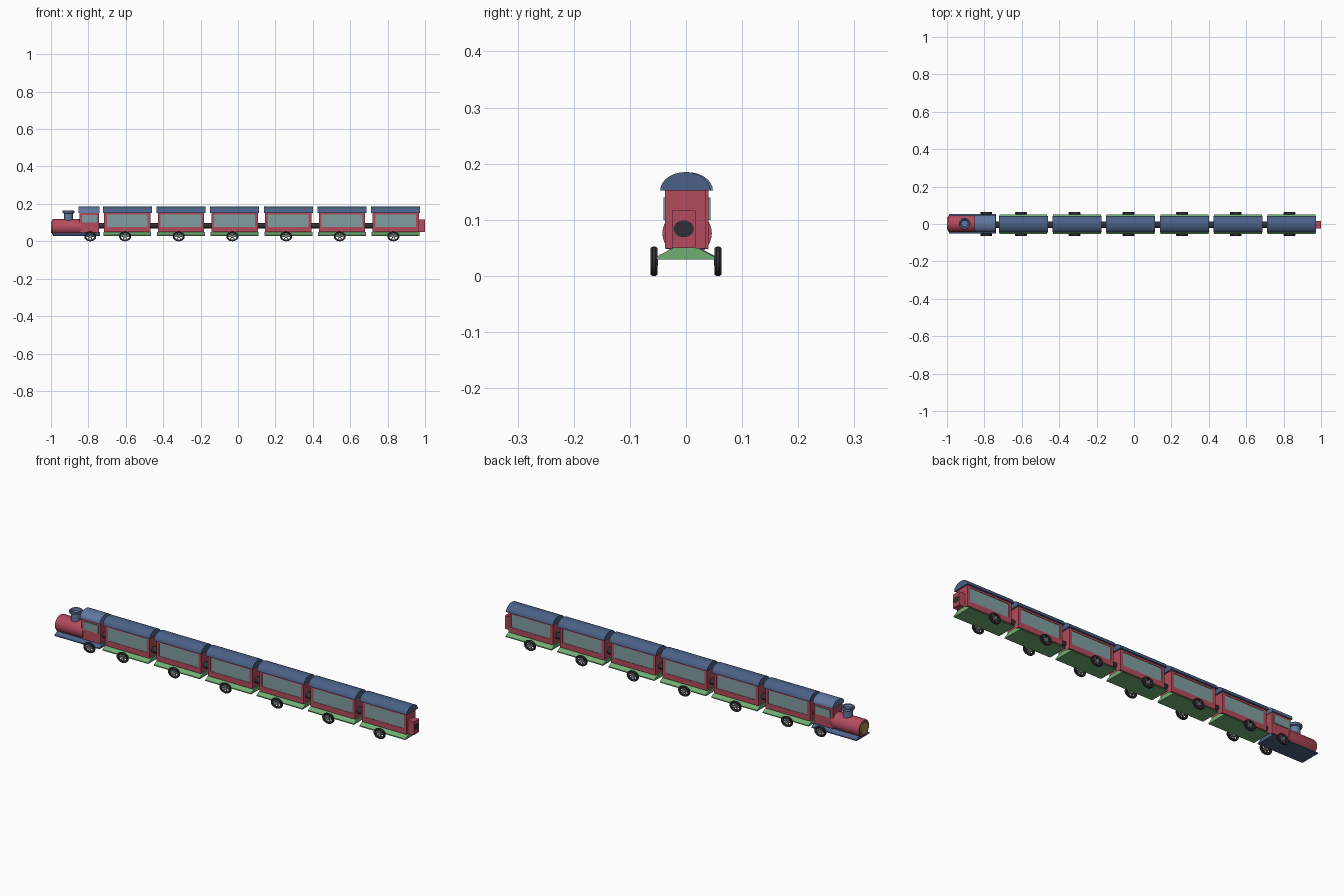
import bpy, bmesh, math
from mathutils import Vector

if "Cube" in bpy.data.objects:
    bpy.data.objects.remove(bpy.data.objects["Cube"])


def material(name, rgb):
    m = bpy.data.materials.new(name)
    m.diffuse_color = (*rgb, 1)
    m.use_nodes = True
    m.node_tree.nodes["Principled BSDF"].inputs["Base Color"].default_value = m.diffuse_color
    return m


RED = material("red_paint", (0.45, 0.07, 0.11))
BLUE = material("blue_paint", (0.07, 0.12, 0.24))
LIGHT_BLUE = material("light_blue_paint", (0.12, 0.19, 0.36))
GREEN = material("green_paint", (0.16, 0.42, 0.17))
GLASS = material("window_glass", (0.22, 0.34, 0.35))
DARK = material("dark_rubber", (0.03, 0.03, 0.035))
GREY = material("wheel_metal", (0.25, 0.26, 0.27))
YELLOW = material("lamp_yellow", (0.35, 0.27, 0.06))


def finish(name, bm, mat, smooth=False):
    bmesh.ops.recalc_face_normals(bm, faces=bm.faces)
    me = bpy.data.meshes.new(name)
    bm.to_mesh(me)
    bm.free()
    ob = bpy.data.objects.new(name, me)
    bpy.context.collection.objects.link(ob)
    me.materials.append(mat)
    if smooth:
        bpy.ops.object.select_all(action='DESELECT')
        ob.select_set(True)
        bpy.context.view_layer.objects.active = ob
        bpy.ops.object.shade_smooth_by_angle(angle=math.radians(35))
    return ob


def boxes(name, mat, spans):
    """Each span is (x0, x1, y0, y1, z0, z1)."""
    bm = bmesh.new()
    for x0, x1, y0, y1, z0, z1 in spans:
        vs = bmesh.ops.create_cube(bm, size=1)["verts"]
        for v in vs:
            v.co = Vector(((x0 + x1) / 2 + v.co.x * (x1 - x0),
                           (y0 + y1) / 2 + v.co.y * (y1 - y0),
                           (z0 + z1) / 2 + v.co.z * (z1 - z0)))
    return finish(name, bm, mat)


def extrude_x(name, mat, profile, x0, x1, smooth=False):
    """Solid with a (y, z) cross-section running along x."""
    bm = bmesh.new()
    f = bm.faces.new([bm.verts.new((x0, y, z)) for y, z in profile])
    r = bmesh.ops.extrude_face_region(bm, geom=[f])
    bmesh.ops.translate(bm, vec=(x1 - x0, 0, 0),
                        verts=[g for g in r["geom"] if isinstance(g, bmesh.types.BMVert)])
    return finish(name, bm, mat, smooth)


def lathe(name, mat, profile, place, steps=32):
    """Closed (radius, height) profile spun round; place(a, b, h) puts it in space."""
    bm = bmesh.new()
    rings = []
    for i in range(steps):
        t = 2 * math.pi * i / steps
        rings.append([bm.verts.new(place(r * math.cos(t), r * math.sin(t), h)) for r, h in profile])
    n = len(profile)
    for i in range(steps):
        a, b = rings[i], rings[(i + 1) % steps]
        for j in range(n):
            k = (j + 1) % n
            bm.faces.new((a[j], b[j], b[k], a[k]))
    bmesh.ops.remove_doubles(bm, verts=bm.verts, dist=1e-6)
    return finish(name, bm, mat, True)


def ellipse(y, z, ry, rz, n=32):
    return [(y + ry * math.cos(2 * math.pi * i / n), z + rz * math.sin(2 * math.pi * i / n))
            for i in range(n)]


def arch(y, z, ry, rz, n=14):
    return [(y + ry * math.cos(math.pi * i / n), z + rz * math.sin(math.pi * i / n))
            for i in range(n + 1)]


def skirt(name, mat, x0, x1, y):
    pts = [(-0.052, 0.029), (0.052, 0.029), (0.052, 0.034), (0.022, 0.05), (-0.022, 0.05), (-0.052, 0.034)]
    extrude_x(name, mat, [(y + a, b) for a, b in pts], x0, x1)


def wheels(name, x):
    rx, rz = 0.032, 0.026
    for side, s in (("front", -1), ("back", 1)):
        def place(a, b, h):
            return (x + a * rx, s * h, rz + b * rz)
        # Tyre with rounded shoulders
        lathe(f"{name}_{side}_tyre", DARK,
              [(0.68, 0.052), (0.92, 0.051), (1, 0.054), (1, 0.060), (0.92, 0.063), (0.68, 0.062)], place)
        # Hub and spokes
        lathe(f"{name}_{side}_hub", GREY, [(0.001, 0.05), (0.28, 0.05), (0.28, 0.062), (0.001, 0.062)], place, 16)
        bm = bmesh.new()
        for i in range(3):
            t = math.pi * i / 3
            for v in bmesh.ops.create_cube(bm, size=1)["verts"]:
                u, w, h = v.co.x * 1.4, v.co.z * 0.17, 0.057 + v.co.y * 0.006
                v.co = place(u * math.cos(t) - w * math.sin(t), u * math.sin(t) + w * math.cos(t), h)
        finish(f"{name}_{side}_spokes", bm, GREY)


def coach(i, x):
    n, y = f"coach_{i + 1}", -0.001
    hl, hw, z0, z1 = 0.124, 0.036, 0.049, 0.154
    wl, w0, w1 = 0.109, 0.076, 0.143
    # Body core with raised frame around each side window
    spans = [(x - hl, x + hl, y - 0.031, y + 0.031, z0, z1)]
    glass = []
    for s in (-1, 1):
        a, b = sorted((y + s * 0.03, y + s * hw))
        spans += [(x - hl, x + hl, a, b, z0, w0), (x - hl, x + hl, a, b, w1, z1),
                  (x - hl, x - wl, a, b, w0, w1), (x + wl, x + hl, a, b, w0, w1)]
        a, b = sorted((y + s * 0.03, y + s * 0.034))
        glass.append((x - wl, x + wl, a, b, w0, w1))
    boxes(n + "_body", RED, spans)
    boxes(n + "_windows", GLASS, glass)
    extrude_x(n + "_roof", BLUE, arch(y, 0.152, 0.045, 0.033), x - 0.131, x + 0.131, True)
    skirt(n + "_skirt", GREEN, x - 0.128, x + 0.128, y)
    wheels(n + "_wheel", x - 0.012)
    # Round coupling to the vehicle ahead
    extrude_x(n + "_coupling", DARK, ellipse(-0.004, 0.084, 0.018, 0.015, 24), x - 0.165, x - 0.12, True)


for i in range(6):
    coach(i, -0.592 + 0.287 * i)

# Rear end box with coupling socket
boxes("rear_box", RED, [(0.96, 0.999, -0.025, 0.017, 0.05, 0.117)])
extrude_x("rear_socket", DARK, ellipse(-0.004, 0.084, 0.018, 0.015, 24), 0.99, 1.0, True)

# Engine: base, boiler, lamp plate
E = 0.002
skirt("engine_base", BLUE, -0.99, -0.738, E)
lathe("boiler", RED, [(0.001, -0.995), (0.93, -0.995), (1, -0.988), (1, -0.84), (0.001, -0.84)],
      lambda a, b, h: (h, E + a * 0.044, 0.076 + b * 0.042))
extrude_x("boiler_lamp", YELLOW, ellipse(E, 0.076, 0.032, 0.031), -1.0, -0.99, True)

# Cab with side windows and roof
boxes("cab", RED, [(-0.848, -0.744, E - 0.038, E + 0.038, 0.048, 0.154)])
boxes("cab_windows", GLASS, [(-0.835, -0.754, E - 0.042, E + 0.042, 0.1, 0.14)])
extrude_x("cab_roof", LIGHT_BLUE, arch(E, 0.152, 0.046, 0.033), -0.853, -0.741, True)
wheels("engine_wheel", -0.79)

# Funnel with dished brim
lathe("funnel", LIGHT_BLUE, [(0.001, 0.1), (0.023, 0.1), (0.023, 0.148), (0.031, 0.151), (0.031, 0.161),
                       (0.028, 0.164), (0.022, 0.162), (0.018, 0.152), (0.001, 0.152)],
      lambda a, b, h: (-0.906 + a, E + b, h))
